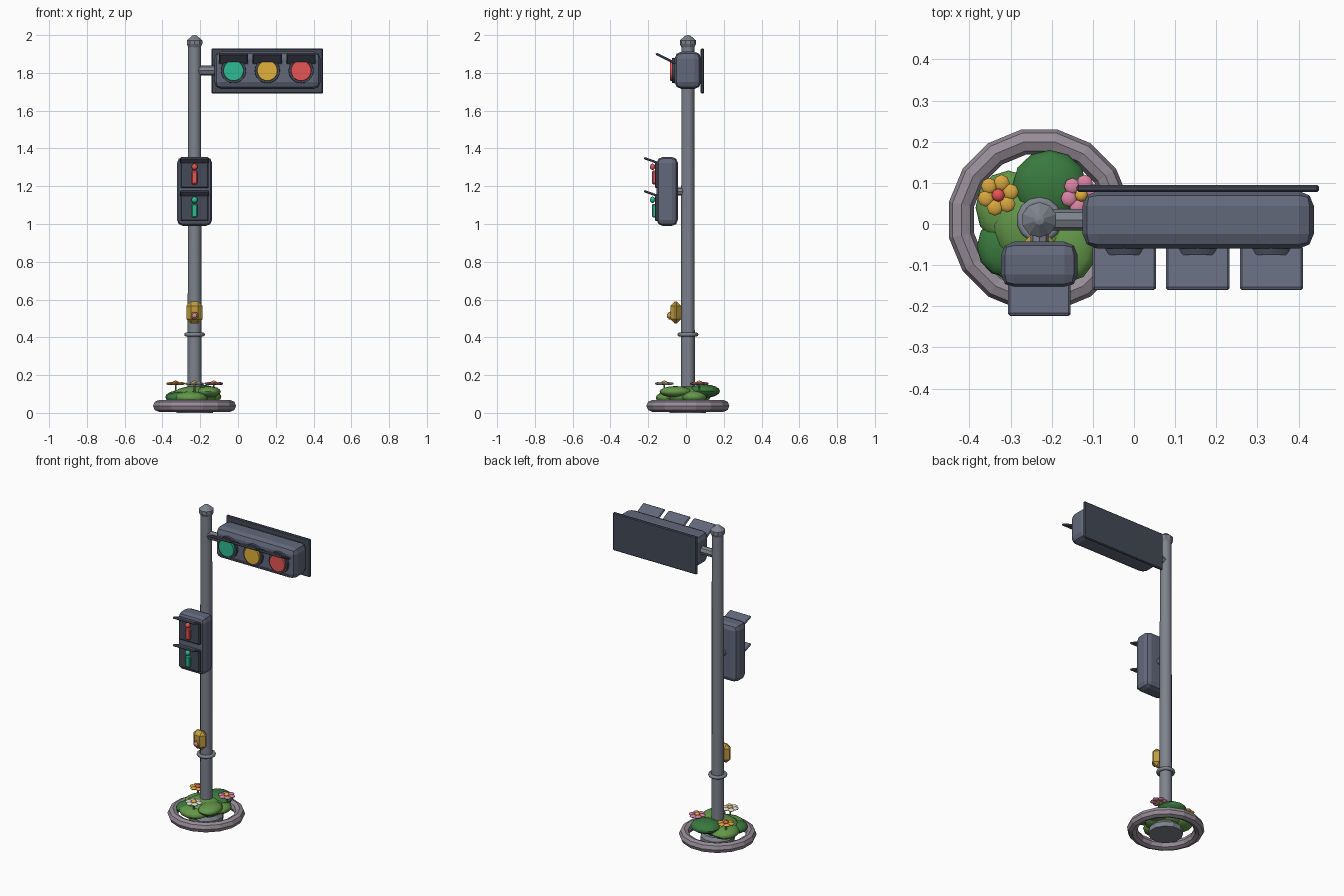
import bpy, bmesh, math
from mathutils import Vector, Matrix

if "Cube" in bpy.data.objects:
    bpy.data.objects.remove(bpy.data.objects["Cube"])

PX, PY = -0.23, 0.01  # pole axis


def mat(name, r, g, b):
    m = bpy.data.materials.new(name)
    lin = lambda c: (c / 255) ** 2.2
    m.diffuse_color = (lin(r), lin(g), lin(b), 1)
    m.use_nodes = True
    m.node_tree.nodes["Principled BSDF"].inputs["Base Color"].default_value = m.diffuse_color
    return m


STEEL = mat("steel", 125, 130, 140)
SLATE = mat("slate", 98, 104, 122)
DARK = mat("dark_slate", 70, 75, 88)
STONE = mat("stone", 150, 140, 150)
GREEN = mat("signal_green", 50, 185, 145)
AMBER = mat("signal_amber", 225, 175, 60)
RED = mat("signal_red", 230, 85, 85)
YELLOW = mat("box_yellow", 190, 155, 65)
PINK = mat("petal_pink", 215, 130, 160)
WHITE = mat("petal_white", 225, 220, 215)
GOLD = mat("petal_gold", 215, 165, 65)
LEAF = mat("leaf", 100, 150, 75)
LEAF_DARK = mat("leaf_dark", 60, 120, 65)


def finish(bm, name, material, smooth=None):
    me = bpy.data.meshes.new(name)
    bmesh.ops.recalc_face_normals(bm, faces=bm.faces)
    bm.to_mesh(me)
    bm.free()
    me.materials.append(material)
    ob = bpy.data.objects.new(name, me)
    bpy.context.collection.objects.link(ob)
    if smooth:
        bpy.ops.object.select_all(action='DESELECT')
        ob.select_set(True)
        bpy.context.view_layer.objects.active = ob
        bpy.ops.object.shade_smooth_by_angle(angle=math.radians(smooth))
    return ob


def box(name, lo, hi, material, bevel=0.0, seg=1, tilt=0.0):
    lo, hi = Vector(lo), Vector(hi)
    bm = bmesh.new()
    bmesh.ops.create_cube(bm, size=1)
    bmesh.ops.scale(bm, vec=hi - lo, verts=bm.verts)
    if bevel:
        bmesh.ops.bevel(bm, geom=bm.edges[:], offset=bevel, segments=seg,
                        profile=0.5, affect='EDGES', clamp_overlap=True)
    bm.transform(Matrix.Translation((lo + hi) / 2) @ Matrix.Rotation(tilt, 4, 'X'))
    return finish(bm, name, material)


def cyl(name, a, b, r1, r2, n, material, smooth=40):
    a, b = Vector(a), Vector(b)
    bm = bmesh.new()
    bmesh.ops.create_cone(bm, cap_ends=True, segments=n, radius1=r1, radius2=r2,
                          depth=(b - a).length)
    rot = (b - a).to_track_quat('Z', 'Y').to_matrix().to_4x4()
    bm.transform(Matrix.Translation((a + b) / 2) @ rot)
    return finish(bm, name, material, smooth)


def blob(name, c, s, material, u=12, v=8):
    bm = bmesh.new()
    bmesh.ops.create_uvsphere(bm, u_segments=u, v_segments=v, radius=1)
    bm.transform(Matrix.Translation(c) @ Matrix.Diagonal((*s, 1)))
    return finish(bm, name, material, 50)


def lathe(name, profile, n, material, closed=False, smooth=None):
    bm = bmesh.new()
    rings = []
    for r, z in profile:
        rings.append([bm.verts.new((PX + r * math.cos(2 * math.pi * (i + .5) / n),
                                    PY + r * math.sin(2 * math.pi * (i + .5) / n), z))
                      for i in range(n)])
    pairs = list(zip(rings, rings[1:])) + ([(rings[-1], rings[0])] if closed else [])
    for p, q in pairs:
        for i in range(n):
            j = (i + 1) % n
            bm.faces.new((p[i], p[j], q[j], q[i]))
    if not closed:
        bm.faces.new(rings[0])
        bm.faces.new(rings[-1])
    return finish(bm, name, material, smooth)


def ring_profile(R, r, z, n):
    return [(R + r * math.cos(2 * math.pi * k / n), z + r * math.sin(2 * math.pi * k / n))
            for k in range(n)]


def visor(name, x, w, y0, z0, y1, z1, thick, material):
    # plate rising from the housing (y0, z0) to its front lip (y1, z1)
    length = math.hypot(y1 - y0, z1 - z0)
    cy, cz = (y0 + y1) / 2, (z0 + z1) / 2
    box(name, (x - w / 2, cy - length / 2, cz - thick / 2),
        (x + w / 2, cy + length / 2, cz + thick / 2), material, 0.005, 1,
        -math.atan2(z1 - z0, y0 - y1))


# Pole, cap, collar and foot
cyl("pole", (PX, PY, 0.0), (PX, PY, 1.95), 0.037, 0.034, 12, STEEL)
lathe("pole_cap", [(0.034, 1.935), (0.043, 1.952), (0.043, 1.972), (0.012, 1.998), (0.002, 2.0)],
      10, STEEL)
lathe("pole_collar", ring_profile(0.045, 0.011, 0.415, 8), 14, STEEL, True, 50)
lathe("pole_foot", [(0.10, 0.0), (0.10, 0.03), (0.085, 0.05)], 12, STEEL)

# Vehicle signal
cyl("signal_arm", (PX, PY, 1.812), (-0.10, PY, 1.812), 0.026, 0.026, 8, STEEL)
box("signal_backplate", (-0.14, 0.078, 1.69), (0.45, 0.095, 1.93), DARK, 0.005)
box("signal_housing", (-0.125, -0.06, 1.715), (0.437, 0.08, 1.912), SLATE, 0.036, 2)
for i, (tag, m) in enumerate((("green", GREEN), ("amber", AMBER), ("red", RED))):
    x = -0.024 + 0.179 * i
    cyl(tag + "_rim", (x, -0.04, 1.812), (x, -0.075, 1.812), 0.068, 0.066, 20, DARK)
    cyl(tag + "_lens", (x, -0.05, 1.812), (x, -0.086, 1.812), 0.058, 0.053, 20, m)
    visor(tag + "_visor", x, 0.154, -0.055, 1.85, -0.16, 1.902, 0.013, SLATE)

# Pedestrian signal
cyl("walk_bracket", (PX, -0.01, 1.172), (PX, -0.06, 1.172), 0.022, 0.022, 8, STEEL)
box("walk_housing", (-0.323, -0.155, 0.99), (-0.137, -0.043, 1.355), SLATE, 0.032, 2)
for tag, z, m in (("stop", 1.26, RED), ("go", 1.085, GREEN)):
    box(tag + "_panel", (PX - 0.075, -0.165, z - 0.07), (PX + 0.075, -0.14, z + 0.07), DARK, 0.006)
    blob(tag + "_figure_head", (PX, -0.177, z + 0.043), (0.017, 0.014, 0.017), m, 10, 6)
    box(tag + "_figure_body", (PX - 0.016, -0.18, z - 0.05), (PX + 0.016, -0.155, z + 0.022), m, 0.006)
    visor(tag + "_visor", PX, 0.152, -0.145, z + 0.062, -0.223, z + 0.09, 0.012, SLATE)

# Push button box
box("button_box", (-0.273, -0.083, 0.472), (-0.187, -0.025, 0.59), YELLOW, 0.024)
cyl("button_rim", (PX, -0.07, 0.515), (PX, -0.093, 0.515), 0.023, 0.019, 10, YELLOW)
blob("push_button", (PX, -0.092, 0.515), (0.014, 0.01, 0.014), PINK, 10, 6)

# Planter ring and shrubs
lathe("planter_ring", ring_profile(0.193, 0.031, 0.037, 8), 16, STONE, True)
SHRUBS = [
    ((-0.23, 0.0, 0.09), (0.12, 0.115, 0.052), LEAF),
    ((-0.205, 0.095, 0.115), (0.09, 0.085, 0.036), LEAF_DARK),
    ((-0.305, 0.04, 0.085), (0.08, 0.09, 0.035), LEAF),
    ((-0.31, -0.055, 0.08), (0.072, 0.075, 0.032), LEAF_DARK),
    ((-0.155, -0.055, 0.112), (0.064, 0.085, 0.03), LEAF),
    ((-0.25, -0.09, 0.08), (0.09, 0.07, 0.034), LEAF),
    ((-0.15, 0.04, 0.085), (0.062, 0.07, 0.032), LEAF),
]
for i, (c, s, m) in enumerate(SHRUBS):
    blob(f"shrub_{i + 1}", c, s, m)

# Flowers
for tag, x, y, petal, heart in (("gold", -0.33, 0.07, GOLD, RED),
                                ("pink", -0.128, 0.07, PINK, AMBER),
                                ("white", -0.23, -0.115, WHITE, AMBER)):
    cyl(tag + "_stem", (x, y, 0.07), (x, y, 0.155), 0.005, 0.005, 6, LEAF)
    for k in range(6):
        a = math.radians(60 * k + 15)
        blob(f"{tag}_petal_{k + 1}", (x + 0.031 * math.cos(a), y + 0.031 * math.sin(a), 0.155),
             (0.02, 0.02, 0.008), petal, 8, 6)
    blob(tag + "_heart", (x, y, 0.16), (0.016, 0.016, 0.011), heart, 8, 6)
